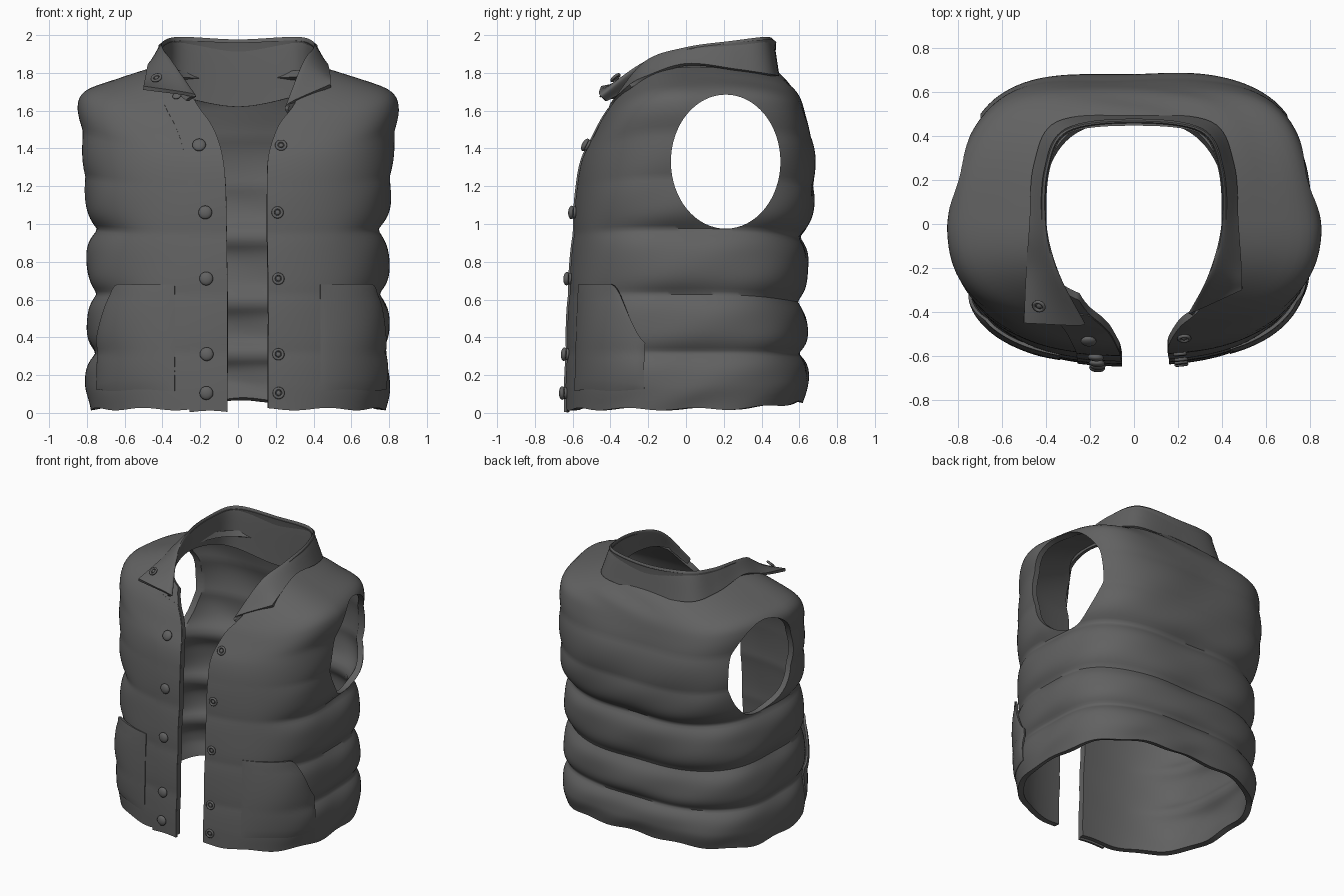
import bpy, math
from mathutils import Vector

if "Cube" in bpy.data.objects:
    bpy.data.objects.remove(bpy.data.objects["Cube"])

cloth = bpy.data.materials.new("dark grey cloth")
cloth.use_nodes = True
cloth.diffuse_color = (0.12, 0.12, 0.12, 1)
cloth.node_tree.nodes["Principled BSDF"].inputs["Base Color"].default_value = (0.12, 0.12, 0.12, 1)


def spline(keys, vals, x):
    """Smooth curve through vector values at uneven keys."""
    x = min(max(x, keys[0]), keys[-1])
    last = len(keys) - 1
    i = max(k for k in range(last) if keys[k] <= x)
    slope = lambda k: (vals[min(k + 1, last)] - vals[max(k - 1, 0)]) / (keys[min(k + 1, last)] - keys[max(k - 1, 0)])
    h = keys[i + 1] - keys[i]
    u = (x - keys[i]) / h
    a = vals[i] * (1 + 2 * u) + slope(i) * (h * u)
    b = vals[i + 1] * (3 - 2 * u) - slope(i + 1) * (h * (1 - u))
    return a * (1 - u) ** 2 + b * u ** 2


def smooth(lo, hi, x):
    u = min(max((x - lo) / (hi - lo), 0), 1)
    return u * u * (3 - 2 * u)


# Body sections: front height, side height, back height, half width,
# front depth, back depth, right edge x, left edge x
SECTIONS = [
    (0.02, 0.02, 0.06, 0.78, 0.64, 0.62, -0.055, 0.16),
    (0.15, 0.15, 0.17, 0.805, 0.64, 0.65, -0.055, 0.16),
    (0.60, 0.60, 0.56, 0.80, 0.625, 0.64, -0.055, 0.16),
    (0.95, 0.97, 0.93, 0.805, 0.60, 0.66, -0.06, 0.155),
    (1.20, 1.25, 1.20, 0.825, 0.58, 0.685, -0.065, 0.155),
    (1.35, 1.45, 1.42, 0.835, 0.55, 0.68, -0.08, 0.16),
    (1.46, 1.62, 1.58, 0.85, 0.495, 0.635, -0.11, 0.19),
    (1.54, 1.71, 1.67, 0.80, 0.455, 0.60, -0.15, 0.23),
    (1.60, 1.77, 1.74, 0.64, 0.42, 0.55, -0.20, 0.29),
    (1.66, 1.83, 1.80, 0.45, 0.38, 0.49, -0.25, 0.34)]
KEYS = [s[0] for s in SECTIONS]
VALS = [Vector(s[1:]) for s in SECTIONS]
SEAMS = [(0.32, 0.05), (0.63, 0.05), (0.95, 0.06), (1.2, 0.015), (1.38, 0.015)]
rings = {}


def ring(t):
    """Points and running lengths from the right front edge round to the left."""
    if t in rings:
        return rings[t]
    zs, zb, a, yf, yb, xr, xl = spline(KEYS, VALS, t)
    n = 2.6
    back = 2.9 + 1.1 * smooth(0.8, 1.2, t) * smooth(1.66, 1.5, t)
    start = math.asin((-xr / a) ** (n / 2))
    end = 2 * math.pi - math.asin((xl / a) ** (n / 2))
    pts, lens = [], [0]
    for k in range(301):
        p = start + (end - start) * k / 300
        cx, cy = -math.sin(p), -math.cos(p)
        e = 2 / n if cy < 0 else 2 / back
        x = math.copysign(abs(cx) ** e * a, cx)
        y = math.copysign(abs(cy) ** e * (yf if cy < 0 else yb), cy)
        x *= 1 - 0.12 * max(y, 0) / yb * smooth(0.7, 1.2, t)
        z = (t if cy < 0 else zb) * cy * cy + zs * cx * cx
        pts.append(Vector((x, y, z)))
        if k:
            lens.append(lens[-1] + (pts[-1] - pts[-2]).length)
    rings[t] = pts, lens
    return rings[t]


def surf(t, d, off=0, quilt=1):
    """Point at height t and distance d from the right edge (negative: left edge)."""
    pts, lens = ring(t)
    total = lens[-1]
    d = d if d >= 0 else total + d
    lo, hi = 0, len(lens) - 1
    while hi - lo > 1:
        mid = (lo + hi) // 2
        lo, hi = (mid, hi) if lens[mid] <= d else (lo, mid)
    p = pts[lo].lerp(pts[hi], (d - lens[lo]) / (lens[hi] - lens[lo]))
    w = 0.1 + 0.9 * smooth(0.35, 0.95, min(d, total - d))
    out = off - quilt * w * sum(amp * math.exp(-(abs(t - s) / 0.055) ** 1.3) for s, amp in SEAMS)
    out += 0.006 * w * math.sin(9 * d + 5 * t) * math.sin(14 * t + 2 * d)
    p = p + Vector((p.x, p.y, 0)).normalized() * out
    p.z += 0.007 * math.sin(17 * d) * smooth(0.3, 0, t)
    return p


def finish(ob, angle=50):
    ob.data.materials.clear()
    ob.data.materials.append(cloth)
    bpy.ops.object.select_all(action="DESELECT")
    ob.select_set(True)
    bpy.context.view_layer.objects.active = ob
    for m in list(ob.modifiers):
        bpy.ops.object.modifier_apply(modifier=m.name)
    bpy.ops.object.shade_smooth_by_angle(angle=math.radians(angle))


def sheet(name, rows, thick, cutter=None):
    """Padded cloth sheet from a grid of points."""
    c = len(rows[0])
    faces = [(i * c + j, i * c + c + j, i * c + c + j + 1, i * c + j + 1)
             for i in range(len(rows) - 1) for j in range(c - 1)]
    me = bpy.data.meshes.new(name)
    me.from_pydata([p for r in rows for p in r], [], faces)
    ob = bpy.data.objects.new(name, me)
    bpy.context.collection.objects.link(ob)
    s = ob.modifiers.new("thickness", "SOLIDIFY")
    s.thickness, s.offset = thick, -1
    if cutter:
        b = ob.modifiers.new("armholes", "BOOLEAN")
        b.operation, b.object, b.solver = "DIFFERENCE", cutter, "EXACT"
    finish(ob)


def steps(lo, hi, n):
    return [lo + (hi - lo) * k / n for k in range(n + 1)]


# Quilted body with armholes
bpy.ops.mesh.primitive_cylinder_add(vertices=64, radius=1, depth=3, location=(0, 0.21, 1.33),
                                    rotation=(0, math.pi / 2, 0))
cutter = bpy.context.object
cutter.name = "armhole_cutter"
cutter.scale = (0.355, 0.29, 1)
cutter.hide_render = True
sheet("quilted_body", [[surf(t, ring(t)[1][-1] * s) for s in steps(0, 1, 150)]
                       for t in steps(0.02, 1.66, 100)], 0.04, cutter)
bpy.data.objects.remove(cutter)

# Button placket on the right edge
sheet("right_placket", [[surf(t, d, 0.006) + Vector((0, 0, -0.015 * smooth(0.1, 0.02, t)))
                         for d in steps(0, 0.2, 8)] for t in steps(0.02, 1.6, 60)], 0.015)

# Pockets with a slanted, gaping hand opening
for name, side in (("right_pocket", 1), ("left_pocket", -1)):
    rows = []
    for v in steps(0, 1, 20):
        row = []
        for u in steps(0, 1, 28):
            d = 0.28 + 0.53 * u
            top = 0.68 - 0.32 * smooth(0.6, 1.05, u)
            puff = math.sin(math.pi * u) ** 0.6 * (math.sin(math.pi * v) ** 0.6 * 0.015 + 0.03 * v * u)
            row.append(surf(0.12 + (top - 0.12) * v, side * d, 0.004 + puff, 0.3))
        rows.append(row if side > 0 else row[::-1])
    sheet(name, rows, 0.015)

# Fold-over collar: base, crest and fall curves from the right front round the back
half = [((-0.26, -0.42, 1.65), (-0.24, -0.46, 1.69), (-0.50, -0.45, 1.73)),
        ((-0.36, -0.24, 1.74), (-0.35, -0.22, 1.86), (-0.49, -0.22, 1.78)),
        ((-0.42, 0.0, 1.77), (-0.40, 0.0, 1.935), (-0.475, 0.0, 1.85)),
        ((-0.40, 0.25, 1.74), (-0.39, 0.25, 1.97), (-0.455, 0.27, 1.82)),
        ((-0.31, 0.41, 1.68), (-0.30, 0.42, 1.99), (-0.35, 0.465, 1.79)),
        ((0, 0.45, 1.62), (0, 0.46, 1.975), (0, 0.495, 1.78))]
mirrored = [[(-x, y, z) for x, y, z in c] for c in half[-2::-1]]
mirrored[-1] = ((0.26, -0.39, 1.58), (0.27, -0.40, 1.64), (0.49, -0.30, 1.74))
curves = [[Vector(c[k]) for c in half + mirrored] for k in range(3)]
columns = [[spline(range(11), c, s) for c in curves] for s in steps(0, 10, 90)]
sheet("collar", [[spline((0, 0.6, 1), col, v) for col in columns] for v in steps(1, 0, 16)], 0.02)


def place(ob, name, normal):
    ob.name = name
    ob.rotation_euler = normal.to_track_quat("Z", "Y").to_euler()
    finish(ob)


def dome(name, p, n, r=0.036):
    bpy.ops.mesh.primitive_uv_sphere_add(segments=20, ring_count=10, radius=r, location=p + n * 0.012)
    bpy.context.object.scale = (1, 1, 0.5)
    place(bpy.context.object, name, n)


def socket(name, p, n):
    bpy.ops.mesh.primitive_torus_add(major_radius=0.024, minor_radius=0.008, major_segments=24,
                                     minor_segments=8, location=p + n * 0.006)
    place(bpy.context.object, name, n)
    dome(name + "_centre", p - n * 0.006, n, 0.013)


# Snap buttons down both front edges
for k, t in enumerate((0.10, 0.31, 0.71, 1.06, 1.41)):
    for make, name, d, off in ((dome, "button", 0.11, 0.006), (socket, "snap_socket", -0.055, 0)):
        p = surf(t, d, off)
        n = (surf(t + 0.01, d, off) - p).cross(surf(t, d + 0.01, off) - p).normalized()
        make(f"{name}_{k + 1}", p, n)

# Collar snaps
flap = Vector((-0.3, -0.6, 0.75)).normalized()
socket("collar_snap", Vector((-0.43, -0.37, 1.77)), flap)
dome("neck_snap", Vector((-0.32, -0.37, 1.67)), flap, 0.024)
